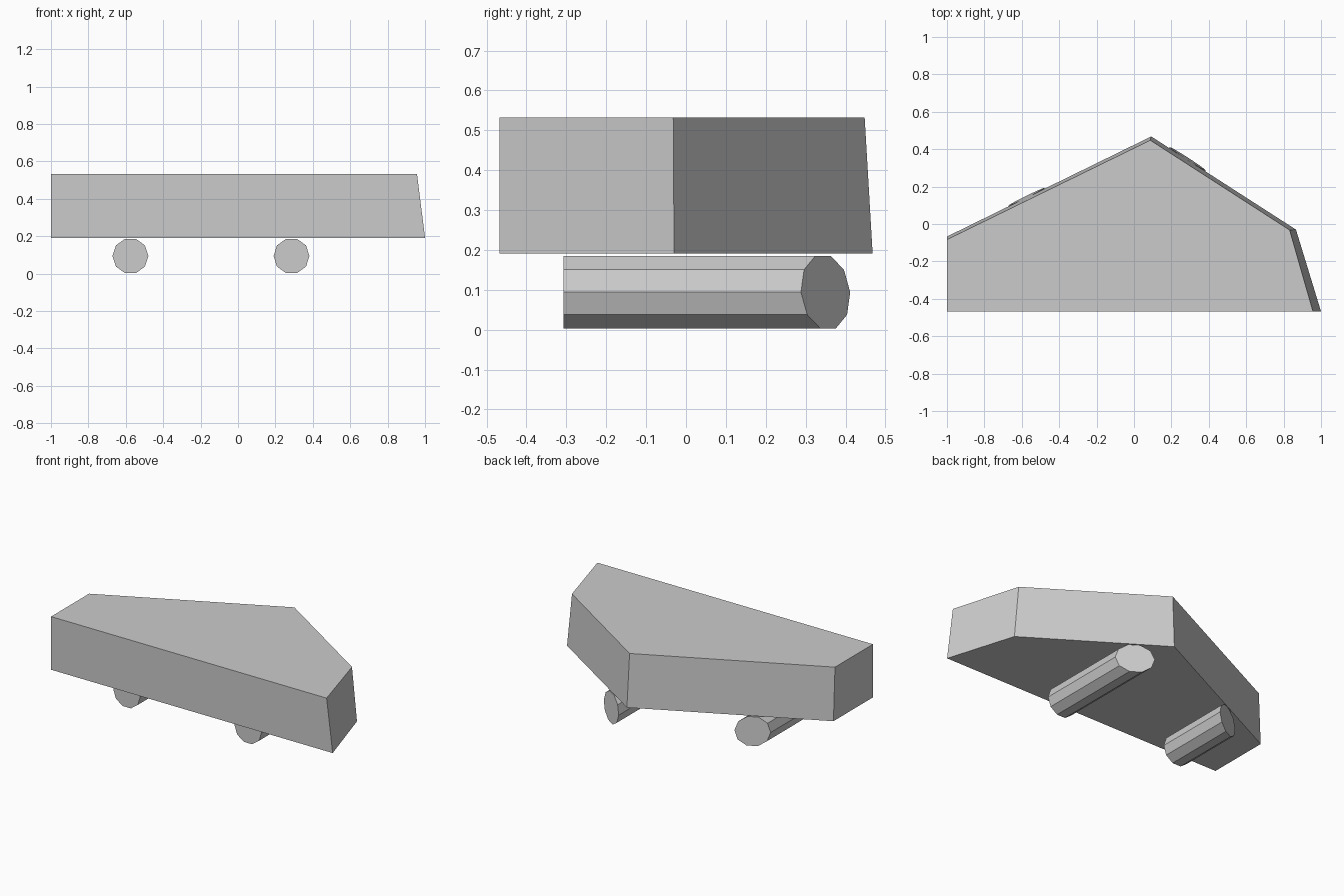
import bpy
import bmesh
from math import pi
from mathutils import Matrix, Vector

cube = bpy.data.objects.get("Cube")
if cube:
    bpy.data.objects.remove(cube, do_unlink=True)

grey = bpy.data.materials.new("plain grey")
grey.use_nodes = True
colour = (0.6, 0.6, 0.6, 1)
grey.diffuse_color = colour
grey.node_tree.nodes["Principled BSDF"].inputs["Base Color"].default_value = colour


def make_object(name, bm):
    bmesh.ops.recalc_face_normals(bm, faces=bm.faces)
    mesh = bpy.data.meshes.new(name)
    bm.to_mesh(mesh)
    bm.free()
    mesh.materials.append(grey)
    obj = bpy.data.objects.new(name, mesh)
    bpy.context.collection.objects.link(obj)
    return obj


# Body: five-sided outline, drawn in slightly towards the top
BASE, TOP = 0.191, 0.532
lower = [(-1, -0.468), (1, -0.468), (0.866, -0.03), (0.092, 0.468), (-1, -0.067)]
upper = [(-1, -0.468), (0.957, -0.468), (0.832, -0.032), (0.087, 0.448), (-1, -0.083)]

bm = bmesh.new()
low = [bm.verts.new((x, y, BASE)) for x, y in lower]
high = [bm.verts.new((x, y, TOP)) for x, y in upper]
bm.faces.new(low)
bm.faces.new(high)
for i in range(len(low)):
    j = (i + 1) % len(low)
    bm.faces.new((low[i], low[j], high[j], high[i]))
make_object("body", bm)


def back_plane(i):
    """Point and outward normal of the body's sloping back side i."""
    a = Vector((*lower[i], BASE))
    b = Vector((*lower[i + 1], BASE))
    c = Vector((*upper[i], TOP))
    return a, (b - a).cross(c - a).normalized()


# Rollers: ten-sided bars trimmed flush with the sloping back sides
RADIUS, FRONT, LENGTH = 0.096, -0.307, 1.0
for name, x, side in (("left_roller", 0.286, 2), ("right_roller", -0.575, 3)):
    bm = bmesh.new()
    place = (Matrix.Translation((x, FRONT + LENGTH / 2, 0.094))
             @ Matrix.Rotation(pi / 2, 4, "X") @ Matrix.Rotation(pi / 2, 4, "Z"))
    bmesh.ops.create_cone(bm, cap_ends=True, segments=10, radius1=RADIUS,
                          radius2=RADIUS, depth=LENGTH, matrix=place)
    point, normal = back_plane(side)
    cut = bmesh.ops.bisect_plane(bm, geom=bm.verts[:] + bm.edges[:] + bm.faces[:],
                                 plane_co=point, plane_no=normal, clear_outer=True)
    rim = [e for e in cut["geom_cut"] if isinstance(e, bmesh.types.BMEdge)]
    bmesh.ops.contextual_create(bm, geom=rim)
    make_object(name, bm)
